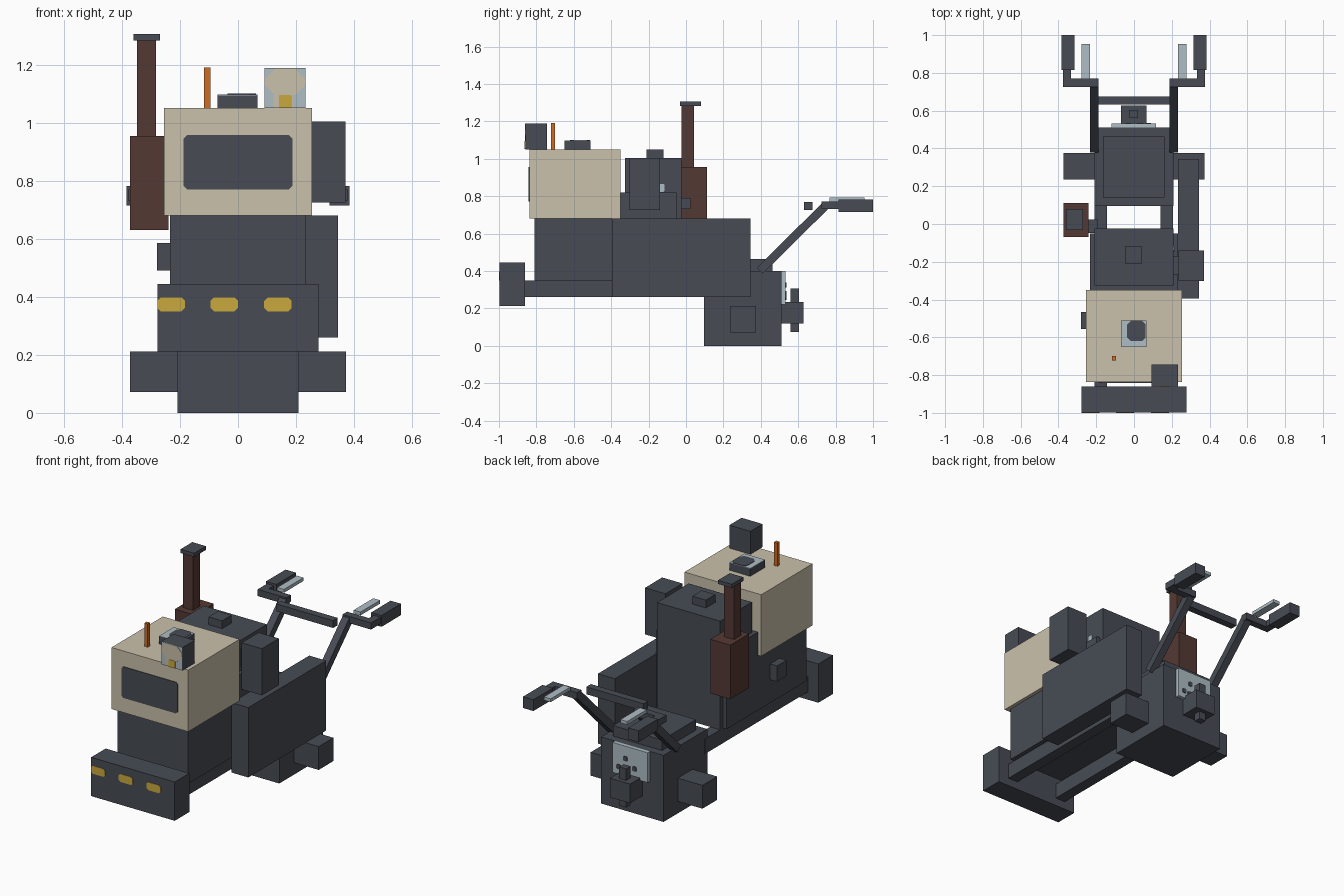
import bpy, bmesh, math
from mathutils import Vector, Matrix

if "Cube" in bpy.data.objects:
    bpy.data.objects.remove(bpy.data.objects["Cube"])


def material(name, rgb):
    m = bpy.data.materials.new(name)
    lin = [(c / 255 / 12.92) if c < 11 else ((c / 255 + 0.055) / 1.055) ** 2.4 for c in rgb]
    m.diffuse_color = (*lin, 1)
    m.use_nodes = True
    m.node_tree.nodes["Principled BSDF"].inputs["Base Color"].default_value = m.diffuse_color
    return m


DARK = material("dark_iron", (71, 75, 84))
CREAM = material("cream_paint", (202, 193, 171))
BROWN = material("rusty_brown", (84, 57, 51))
YELLOW = material("yellow_paint", (202, 168, 62))
PALE = material("pale_steel", (174, 189, 197))
ORANGE = material("orange_paint", (204, 108, 36))


def finish(name, bm, mat):
    bmesh.ops.recalc_face_normals(bm, faces=bm.faces)
    mesh = bpy.data.meshes.new(name)
    bm.to_mesh(mesh)
    bm.free()
    mesh.materials.append(mat)
    ob = bpy.data.objects.new(name, mesh)
    bpy.context.collection.objects.link(ob)
    return ob


def box(name, x, y, z, mat=DARK):
    """Box from min/max pairs."""
    bm = bmesh.new()
    bmesh.ops.create_cube(bm, size=1)
    for v in bm.verts:
        v.co = [(a + b) / 2 + c * (b - a) for (a, b), c in zip((x, y, z), v.co)]
    return finish(name, bm, mat)


def plate(name, u, v, place, mat, cut=0.012, thick=0.004):
    """Thin plate with clipped corners; place maps (u, v, depth) to a point."""
    (a, b), (c, d) = u, v
    outline = [(a + cut, c), (b - cut, c), (b, c + cut), (b, d - cut),
               (b - cut, d), (a + cut, d), (a, d - cut), (a, c + cut)]
    bm = bmesh.new()
    face = bm.faces.new([bm.verts.new(place(p, q, 0)) for p, q in outline])
    ext = bmesh.ops.extrude_face_region(bm, geom=[face])
    shift = Vector(place(0, 0, thick)) - Vector(place(0, 0, 0))
    bmesh.ops.translate(bm, vec=shift,
                        verts=[g for g in ext["geom"] if isinstance(g, bmesh.types.BMVert)])
    return finish(name, bm, mat)


def front_at(y):
    return lambda u, v, d: (u, y - d, v)


def back_at(y):
    return lambda u, v, d: (u, y + d, v)


def top_at(z):
    return lambda u, v, d: (u, v, z + d)


def bar(name, p, q, width, mat=DARK):
    """Square bar in a plane of constant x."""
    p, q = Vector(p), Vector(q)
    d = q - p
    bm = bmesh.new()
    bmesh.ops.create_cube(bm, size=1, matrix=Matrix.Translation((p + q) / 2)
                          @ Matrix.Rotation(math.atan2(d.z, d.y), 4, 'X')
                          @ Matrix.Diagonal((width, d.length, width, 1)))
    return finish(name, bm, mat)


# Front weight with yellow markings
box("front_weight", (-0.278, 0.278), (-0.998, -0.86), (0.212, 0.445))
for i, x in enumerate((-0.278, -0.095, 0.09)):
    plate(f"weight_marking_{i}", (x, x + 0.095), (0.35, 0.398), front_at(-0.998), YELLOW, thick=0.002)

# Chassis and engine
for side, x in (("left", (-0.21, -0.143)), ("right", (0.14, 0.207))):
    box(f"chassis_rail_{side}", x, (-0.87, 0.12), (0.26, 0.35))
box("engine_block", (-0.234, 0.234), (-0.81, -0.05), (0.35, 0.68))
box("engine_shoulder", (-0.234, 0.234), (-0.35, -0.05), (0.68, 0.82))
box("engine_head", (-0.21, 0.21), (-0.325, -0.025), (0.35, 1.003))
box("engine_filler", (-0.048, 0.042), (-0.21, -0.12), (1.003, 1.05))
box("side_pump", (-0.28, -0.23), (-0.555, -0.465), (0.49, 0.585))
box("air_cleaner", (0.235, 0.37), (-0.302, -0.14), (0.725, 1.005))
box("air_cleaner_mount", (0.2, 0.24), (-0.27, -0.17), (0.84, 0.95))
plate("head_badge", (-0.147, -0.115), (0.822, 0.866), lambda u, v, d: (0.21 + d, u, v), PALE, 0.006)
box("belt_guard", (0.232, 0.345), (-0.395, 0.345), (0.26, 0.68))

# Water tank, window, cap, stick and lamp
box("water_tank", (-0.255, 0.255), (-0.837, -0.35), (0.68, 1.05), CREAM)
plate("tank_grille", (-0.187, 0.187), (0.77, 0.957), front_at(-0.837), DARK)
box("tank_cap", (-0.07, 0.067), (-0.65, -0.51), (1.05, 1.094))
plate("cap_steel_top", (-0.07, 0.067), (-0.65, -0.51), top_at(1.094), PALE, 0.001, 0.003)
plate("cap_dark_top", (-0.037, 0.062), (-0.62, -0.512), top_at(1.097), DARK, 0.02, 0.003)
box("level_stick", (-0.117, -0.095), (-0.722, -0.7), (1.05, 1.19), ORANGE)
box("headlamp", (0.092, 0.232), (-0.857, -0.743), (1.05, 1.188))
plate("lamp_glass", (0.092, 0.232), (1.05, 1.188), front_at(-0.857), PALE, 0.001, 0.002)
plate("lamp_reflector", (0.093, 0.231), (1.095, 1.187), front_at(-0.859), CREAM, 0.035, 0.002)
plate("lamp_reflector_base", (0.122, 0.19), (1.051, 1.11), front_at(-0.859), CREAM, 0.004, 0.002)
plate("lamp_bulb", (0.141, 0.186), (1.051, 1.095), front_at(-0.861), YELLOW, 0.003, 0.002)

# Exhaust
box("muffler", (-0.373, -0.24), (-0.068, 0.112), (0.63, 0.955), BROWN)
box("exhaust_stub", (-0.245, -0.19), (-0.047, 0.025), (0.73, 0.79))
box("exhaust_pipe", (-0.348, -0.282), (-0.024, 0.042), (0.955, 1.285), BROWN)
box("exhaust_cap", (-0.36, -0.269), (-0.032, 0.08), (1.283, 1.305))

# Gearbox, axle hubs and rear hitch
box("gearbox", (-0.208, 0.208), (0.095, 0.51), (0, 0.4))
box("gearbox_cover", (-0.165, 0.162), (0.14, 0.463), (0.4, 0.463))
box("hitch_plate", (-0.118, 0.116), (0.51, 0.532), (0.22, 0.4), PALE)
for i, (x, z) in enumerate(((0.03, 0.325), (0.075, 0.265), (-0.03, 0.28), (0.035, 0.26))):
    plate(f"hitch_bolt_{i}", (x - 0.014, x + 0.014), (z - 0.014, z + 0.014), back_at(0.532), DARK, 0.005)
box("hitch_block", (-0.068, 0.066), (0.51, 0.628), (0.12, 0.235))
box("hitch_pin", (-0.024, 0.022), (0.56, 0.603), (0.073, 0.305))

# Handlebars and hubs on both sides
for side, s in (("left", -1), ("right", 1)):
    def span(a, b):
        return tuple(sorted((s * a, s * b)))
    box(f"axle_hub_{side}", span(0.2, 0.372), (0.235, 0.375), (0.072, 0.212))
    bar(f"handle_strut_{side}", (s * 0.21, 0.395, 0.402), (s * 0.21, 0.742, 0.745), 0.045)
    box(f"handle_elbow_{side}", span(0.187, 0.377), (0.725, 0.769), (0.73, 0.77))
    box(f"grip_arm_{side}", span(0.333, 0.377), (0.765, 0.82), (0.73, 0.77))
    box(f"grip_{side}", span(0.315, 0.384), (0.815, 1.0), (0.714, 0.782))
    box(f"clutch_lever_{side}", span(0.232, 0.277), (0.768, 0.954), (0.772, 0.792), PALE)
box("handle_crossbar", (-0.19, 0.19), (0.632, 0.676), (0.725, 0.769))
